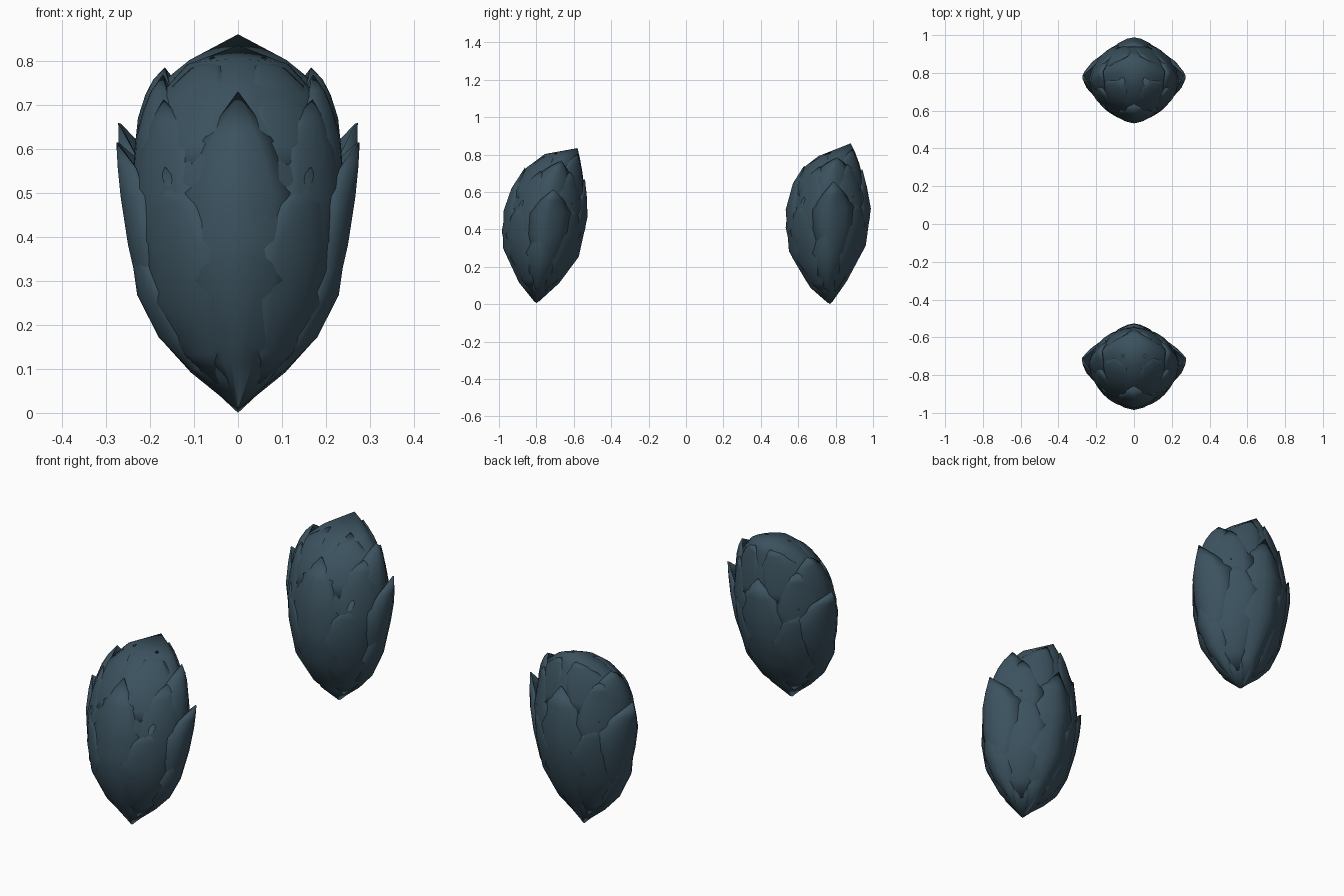
import bpy, bmesh, math
from mathutils import Vector

if "Cube" in bpy.data.objects:
    bpy.data.objects.remove(bpy.data.objects["Cube"])

mat = bpy.data.materials.new("dark slate blue")
mat.diffuse_color = (0.044, 0.084, 0.113, 1)
mat.use_nodes = True
mat.node_tree.nodes["Principled BSDF"].inputs["Base Color"].default_value = mat.diffuse_color

# Side profiles (y, z) of front and back keels, plus half widths, bottom tip to crown
FRONT_POD = (
    [(-.8, .005), (-.86, .08), (-.91, .155), (-.965, .28), (-.985, .39), (-.96, .53),
     (-.92, .63), (-.853, .73), (-.755, .803), (-.58, .835)],
    [(-.8, .005), (-.71, .09), (-.65, .15), (-.585, .25), (-.537, .41), (-.535, .52),
     (-.543, .62), (-.553, .70), (-.567, .78), (-.58, .835)],
    [0, .085, .155, .212, .228, .235, .218, .185, .115, 0])
BACK_POD = (
    [(.77, 0), (.7, .06), (.645, .12), (.568, .25), (.533, .41), (.545, .53),
     (.585, .66), (.64, .74), (.71, .793), (.88, .86)],
    [(.77, 0), (.83, .09), (.88, .17), (.95, .31), (.983, .46), (.975, .56),
     (.945, .68), (.927, .75), (.905, .81), (.88, .86)],
    [0, .08, .15, .212, .228, .235, .213, .18, .11, 0])

# Overlapping scales: centre angle (0 front, 180 back), base level, tip level,
# half angle, lift at middle, lift at tip
SCALES = [
    (0, .1, 7.0, 44, .010, .005), (180, .1, 6.6, 44, .010, .005),
    (48, .8, 5.3, 34, .016, .010), (132, .8, 5.2, 34, .016, .010),
    (90, .5, 4.2, 36, .020, .022), (98, 2.2, 5.9, 36, .026, .060),
    (60, 3.2, 6.9, 32, .014, .014), (126, 3.4, 7.0, 32, .014, .014),
    (94, 4.6, 7.7, 40, .014, .036), (42, 5.2, 8.3, 34, .008, .010),
    (145, 5.2, 8.4, 34, .008, .010),
]


def surface(pod, deg, t, lift=0.0):
    """Point on the keeled pod at an angle and level, pushed outward by lift."""
    front, back, width = pod
    i = min(int(t), len(width) - 2)
    k = t - i
    f = Vector((0, *front[i])).lerp(Vector((0, *front[i + 1])), k)
    b = Vector((0, *back[i])).lerp(Vector((0, *back[i + 1])), k)
    w = width[i] * (1 - k) + width[i + 1] * k
    a = math.radians(deg)
    c, s = math.cos(a), math.sin(a)
    e = 2 / 1.6
    c, s = math.copysign(abs(c) ** e, c), math.copysign(abs(s) ** e, s)
    p = (f + b) / 2 + (f - b) / 2 * c + Vector((w * s, 0, 0))
    out = Vector((math.sin(a), -math.cos(a), 0))
    return p + out * lift


def finish(bm, name):
    bmesh.ops.remove_doubles(bm, verts=bm.verts, dist=0.0005)
    me = bpy.data.meshes.new(name)
    bm.to_mesh(me)
    bm.free()
    me.materials.append(mat)
    ob = bpy.data.objects.new(name, me)
    bpy.context.collection.objects.link(ob)
    bpy.ops.object.select_all(action='DESELECT')
    ob.select_set(True)
    bpy.context.view_layer.objects.active = ob
    bpy.ops.object.shade_smooth_by_angle(angle=math.radians(40))
    return ob


def grid(bm, rows, flip=False):
    verts = [[bm.verts.new(p) for p in row] for row in rows]
    for r0, r1 in zip(verts, verts[1:]):
        for j in range(len(r0) - 1):
            q = [r0[j], r0[j + 1], r1[j + 1], r1[j]]
            bm.faces.new(q[::-1] if flip else q)


def build(pod, name):
    # Solid pod body
    n = 20
    bm = bmesh.new()
    grid(bm, [[surface(pod, 360 * j / n, t) for j in range(n + 1)] for t in range(10)])
    bmesh.ops.remove_doubles(bm, verts=bm.verts, dist=0.0005)
    bmesh.ops.recalc_face_normals(bm, faces=bm.faces)
    finish(bm, name + "_body")
    # Pointed scales wrapped over the body, mirrored left to right
    bm = bmesh.new()
    outline = [(0, .35), (.2, .8), (.45, 1), (.68, .95), (.84, .6), (1, 0)]
    for deg, t0, t1, half, mid, tip in SCALES:
        for side in ((1,) if deg in (0, 180) else (1, -1)):
            rows = []
            for s, wide in outline:
                row = []
                for u in (-1, -.6, -.3, 0, .3, .6, 1):
                    crown = mid * math.sin(math.pi * min(s, .5)) * (1 - s) + tip * s * s
                    edge = -.005 + .35 * tip * s if s < 1 else tip
                    lift = crown + (edge - crown) * u * u
                    if deg in (0, 180):
                        lift += .004
                    t = t0 + (t1 - t0) * s
                    row.append(surface(pod, side * (deg + u * half * wide), t, lift))
                rows.append(row)
            grid(bm, rows, side < 0)
    scales = finish(bm, name + "_scales")
    mod = scales.modifiers.new("thickness", 'SOLIDIFY')
    mod.thickness = 0.006
    mod.offset = -1


# Both pods lean back towards +y
build(FRONT_POD, "front_pod")
build(BACK_POD, "back_pod")
